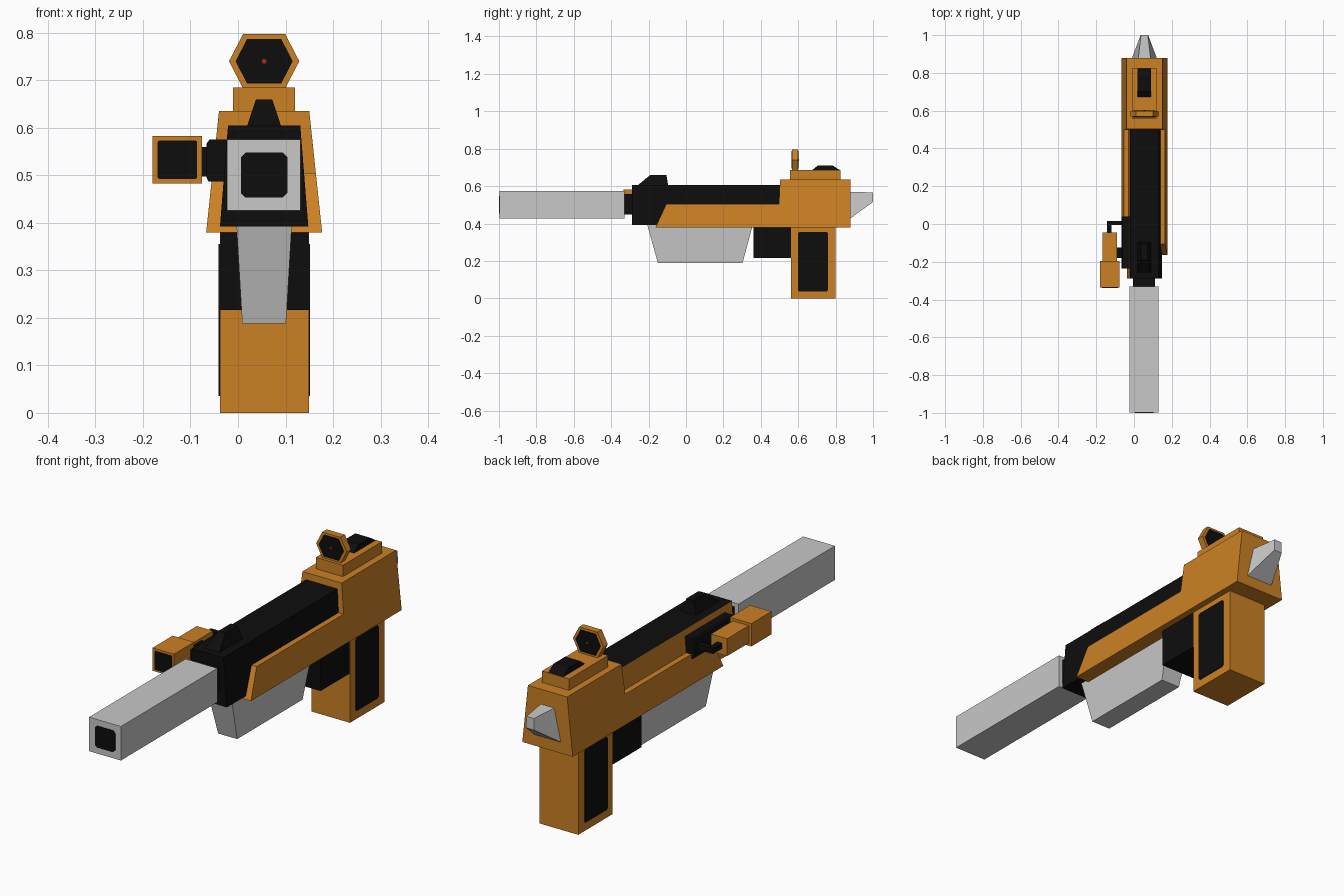
import bpy, bmesh, math
from mathutils import Vector

if "Cube" in bpy.data.objects:
    bpy.data.objects.remove(bpy.data.objects["Cube"])

CX = 0.055  # centre plane of the weapon


def material(name, rgb):
    m = bpy.data.materials.new(name)
    m.diffuse_color = (*rgb, 1)
    m.use_nodes = True
    m.node_tree.nodes["Principled BSDF"].inputs["Base Color"].default_value = m.diffuse_color
    return m


ORANGE = material("orange", (0.60, 0.22, 0.018))
BLACK = material("black", (0.004, 0.004, 0.004))
SILVER = material("silver", (0.58, 0.58, 0.58))
RED = material("red", (0.45, 0.02, 0.01))


def loft(name, ring_a, ring_b, *mats):
    """Solid between two matching rings of points."""
    bm = bmesh.new()
    a = [bm.verts.new(p) for p in ring_a]
    b = [bm.verts.new(p) for p in ring_b]
    n = len(a)
    bm.faces.new(a)
    bm.faces.new(b[::-1])
    for i in range(n):
        j = (i + 1) % n
        bm.faces.new((a[i], b[i], b[j], a[j]))
    bmesh.ops.recalc_face_normals(bm, faces=bm.faces)
    me = bpy.data.meshes.new(name)
    bm.to_mesh(me)
    bm.free()
    for m in mats:
        me.materials.append(m)
    ob = bpy.data.objects.new(name, me)
    bpy.context.collection.objects.link(ob)
    return ob


def box(name, x, y, z, mat):
    ring = lambda h: [(x[0], y[0], h), (x[1], y[0], h), (x[1], y[1], h), (x[0], y[1], h)]
    return loft(name, ring(z[0]), ring(z[1]), mat)


def side_profile(name, pts, half, *mats):
    """(y, z) profile, with half width half(z) about the centre plane."""
    return loft(name, [(CX - half(z), y, z) for y, z in pts],
                [(CX + half(z), y, z) for y, z in pts], *mats)


def front_profile(name, pts, y, mat):
    """(x, z) profile extruded along y."""
    return loft(name, [(px, y[0], pz) for px, pz in pts],
                [(px, y[1], pz) for px, pz in pts], mat)


def taper(z0, h0, z1, h1):
    return lambda z: h0 + (h1 - h0) * (z - z0) / (z1 - z0)


def chamfered(u, v, c):
    return [(u[0] + c, v[0]), (u[1] - c, v[0]), (u[1], v[0] + c), (u[1], v[1] - c),
            (u[1] - c, v[1]), (u[0] + c, v[1]), (u[0], v[1] - c), (u[0], v[0] + c)]


# Barrel, muzzle and collar
box("barrel", (-0.023, 0.131), (-0.998, -0.33), (0.426, 0.575), SILVER)
front_profile("muzzle_opening", chamfered((0.006, 0.104), (0.453, 0.548), 0.01),
              (-1.0, -0.995), BLACK)
box("barrel_collar", (-0.005, 0.112), (-0.34, -0.28), (0.448, 0.558), BLACK)

# Upper receiver: left side is orange
rec = side_profile("upper_receiver",
                   [(-0.288, 0.392), (0.55, 0.392), (0.55, 0.605), (-0.288, 0.605)],
                   taper(0.392, 0.093, 0.605, 0.076), BLACK, ORANGE)
for f in rec.data.polygons:
    if f.normal.x < -0.7:
        f.material_index = 1

# Front sight
side_profile("front_sight", [(-0.26, 0.603), (-0.19, 0.66), (-0.105, 0.66), (-0.095, 0.603)],
             taper(0.603, 0.036, 0.66, 0.017), BLACK)

# Main body shell
side_profile("body_shell",
             [(-0.163, 0.38), (0.88, 0.38), (0.88, 0.635), (0.503, 0.635),
              (0.497, 0.505), (-0.105, 0.505)],
             taper(0.38, 0.122, 0.635, 0.095), ORANGE)

# Hammer at the back
loft("hammer",
     [(-0.012, 0.875, 0.425), (0.122, 0.875, 0.425), (0.088, 0.875, 0.57), (0.022, 0.875, 0.57)],
     [(0.035, 1.0, 0.515), (0.075, 1.0, 0.515), (0.073, 1.0, 0.566), (0.037, 1.0, 0.566)],
     SILVER)

# Rear sight base, pad and hexagonal ring
box("sight_base", (-0.011, 0.12), (0.555, 0.825), (0.63, 0.685), ORANGE)
side_profile("sight_pad", [(0.672, 0.684), (0.825, 0.684), (0.785, 0.71), (0.705, 0.71)],
             lambda z: 0.036, BLACK)


def hexagon(rx, rz, cz=0.74):
    return [(CX + rx, cz), (CX + rx * 0.6, cz + rz), (CX - rx * 0.6, cz + rz),
            (CX - rx, cz), (CX - rx * 0.6, cz - rz), (CX + rx * 0.6, cz - rz)]


front_profile("sight_frame", hexagon(0.074, 0.057), (0.568, 0.598), ORANGE)
front_profile("sight_lens", hexagon(0.060, 0.047), (0.565, 0.601), BLACK)
front_profile("sight_dot", hexagon(0.005, 0.005), (0.563, 0.603), RED)

# Grip with side panels, trigger housing
box("grip", (-0.038, 0.149), (0.562, 0.80), (0, 0.385), ORANGE)
panel = chamfered((0.60, 0.758), (0.036, 0.355), 0.007)
for side, x in (("left", -0.038), ("right", 0.149)):
    loft("grip_panel_" + side, [(x - 0.003, y, z) for y, z in panel],
         [(x + 0.003, y, z) for y, z in panel], BLACK)
box("trigger_housing", (-0.037, 0.148), (0.36, 0.565), (0.216, 0.385), BLACK)

# Tapered magazine
side_profile("magazine", [(-0.207, 0.392), (-0.15, 0.188), (0.302, 0.188), (0.357, 0.392)],
             taper(0.188, 0.046, 0.392, 0.058), SILVER)

# Side lamp: head, lens, body, mount and bracket
box("lamp_head", (-0.18, -0.076), (-0.335, -0.195), (0.483, 0.583), ORANGE)
front_profile("lamp_lens", chamfered((-0.169, -0.086), (0.492, 0.573), 0.003),
              (-0.338, -0.333), BLACK)
box("lamp_body", (-0.168, -0.09), (-0.2, -0.045), (0.495, 0.571), ORANGE)
front_profile("lamp_mount",
              [(-0.02, 0.487), (-0.062, 0.487), (-0.066, 0.495), (-0.066, 0.567),
               (-0.06, 0.575), (-0.02, 0.575)], (-0.235, 0.04), BLACK)
box("lamp_connector", (-0.095, -0.06), (-0.18, -0.125), (0.497, 0.56), BLACK)
box("lamp_bracket_arm", (-0.142, -0.12), (-0.05, 0.016), (0.52, 0.545), BLACK)
box("lamp_bracket_cross", (-0.142, -0.06), (-0.006, 0.016), (0.52, 0.545), BLACK)
